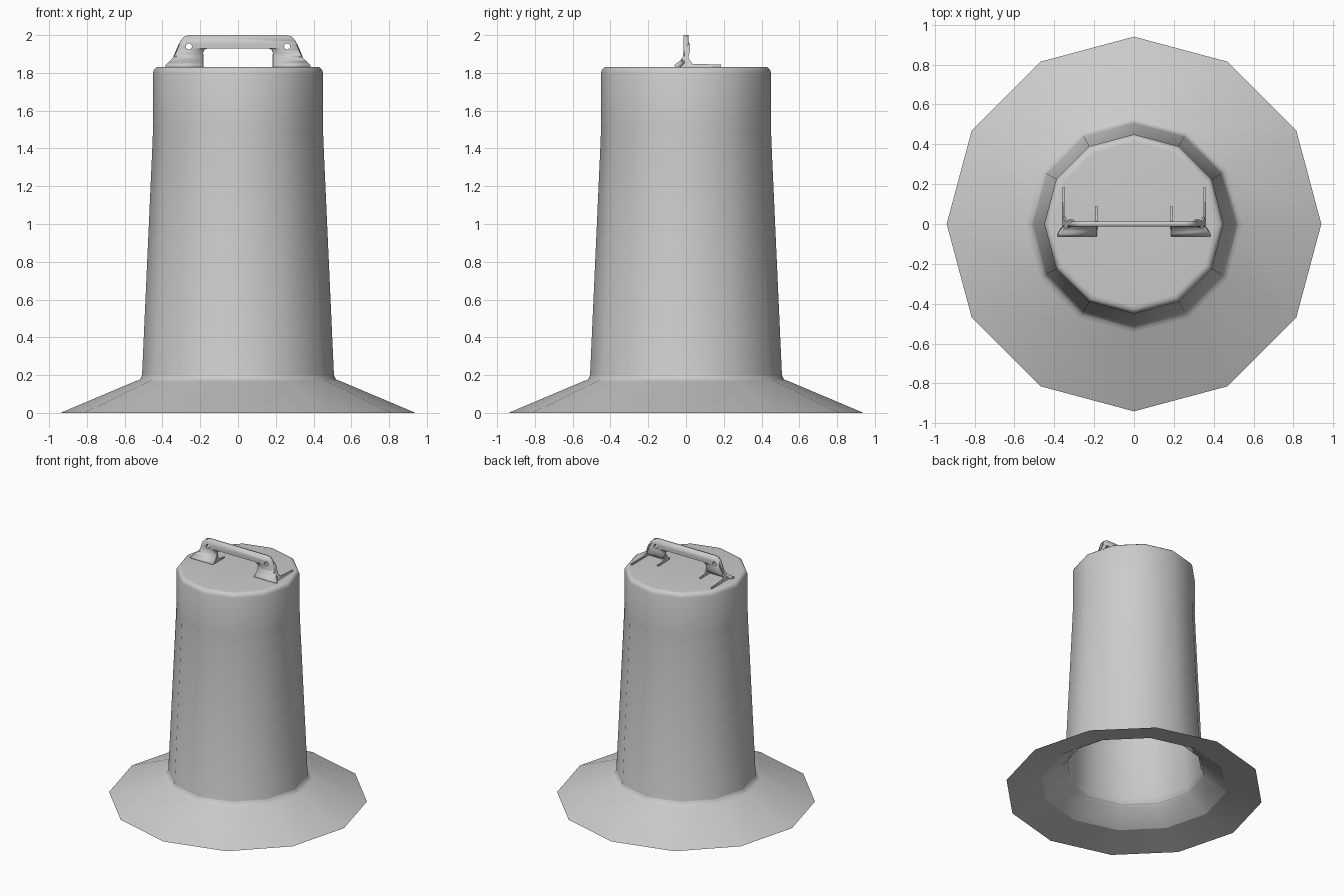
import bpy, bmesh, math

if "Cube" in bpy.data.objects:
    bpy.data.objects.remove(bpy.data.objects["Cube"], do_unlink=True)

# One plain grey for everything
grey = bpy.data.materials.new("plain_grey")
grey.use_nodes = True
grey.diffuse_color = (0.6, 0.6, 0.6, 1)
bsdf = next(n for n in grey.node_tree.nodes if n.type == 'BSDF_PRINCIPLED')
bsdf.inputs["Base Color"].default_value = grey.diffuse_color

SIDES = 12


def finish(name, bm, angle=None):
    mesh = bpy.data.meshes.new(name)
    bm.to_mesh(mesh)
    bm.free()
    mesh.materials.append(grey)
    ob = bpy.data.objects.new(name, mesh)
    bpy.context.collection.objects.link(ob)
    if angle:
        bpy.ops.object.select_all(action='DESELECT')
        ob.select_set(True)
        bpy.context.view_layer.objects.active = ob
        bpy.ops.object.shade_smooth_by_angle(angle=math.radians(angle))
    return ob


def lathe(name, profile, cap=None, angle=75):
    """Turn (radius, height) points around z; rising profiles face outward."""
    bm = bmesh.new()
    rings = []
    for r, z in profile:
        turn = [k * math.tau / SIDES for k in range(SIDES)]
        rings.append([bm.verts.new((r * math.cos(t), r * math.sin(t), z)) for t in turn])
    for a, b in zip(rings, rings[1:]):
        for k in range(SIDES):
            n = (k + 1) % SIDES
            bm.faces.new((a[k], a[n], b[n], b[k]))
    if cap == 'top':
        bm.faces.new(rings[-1])
    elif cap == 'ceiling':
        bm.faces.new(rings[0][::-1])
    return finish(name, bm, angle)


# Flared brim, tapering body and the hollow inside
lathe("brim", [(0.94, 0), (0.55, 0.165)])
lathe("brim_underside", [(0.68, 0.06), (0.94, 0)])
lathe("body", [(0.55, 0.165), (0.515, 0.178), (0.508, 0.2), (0.453, 1.42), (0.45, 1.5),
               (0.45, 1.8), (0.443, 1.82), (0.43, 1.83), (0.41, 1.832)], 'top')
lathe("body_inside", [(0.435, 1.79), (0.435, 1.45), (0.495, 0.22), (0.53, 0.16),
                      (0.68, 0.06)], 'ceiling')

# Handle plate: half outline mirrored, feet swept towards the front
half = [(0.26, 2.0), (0.285, 1.992), (0.305, 1.97), (0.33, 1.9), (0.35, 1.865),
        (0.385, 1.83), (0.185, 1.83), (0.185, 1.905), (0.178, 1.922), (0.16, 1.93)]
outline = half + [(-x, z) for x, z in reversed(half)]
bm = bmesh.new()
bm.faces.new([bm.verts.new((x, 0, z)) for x, z in outline])
for z in (1.84, 1.85, 1.865, 1.88, 1.9, 1.93):
    bmesh.ops.bisect_plane(bm, geom=bm.verts[:] + bm.edges[:] + bm.faces[:],
                           plane_co=(0, 0, z), plane_no=(0, 0, 1))
for v in bm.verts:
    v.co.y = -0.055 * max(0, (1.9 - v.co.z) / 0.07) ** 2
plate = finish("handle_plate", bm, 35)
solid = plate.modifiers.new("thickness", 'SOLIDIFY')
solid.thickness = 0.026
solid.offset = 0

# Bolt holes through the plate
for side in (-1, 1):
    bm = bmesh.new()
    bmesh.ops.create_cone(bm, cap_ends=True, segments=16, radius1=0.016, radius2=0.016, depth=0.2)
    for v in bm.verts:
        x, y, z = v.co
        v.co = (x + side * 0.26, -z, y + 1.94)
    cutter = finish("hole_cutter_" + ("left" if side > 0 else "right"), bm)
    cutter.hide_render = True
    cutter.hide_set(True)
    cut = plate.modifiers.new("hole", 'BOOLEAN')
    cut.object = cutter
    cut.solver = 'EXACT'


def rib(name, points, width):
    """Thin upright rib from (x, y, z) points, thickened along x."""
    bm = bmesh.new()
    face = bm.faces.new([bm.verts.new(p) for p in points])
    out = bmesh.ops.extrude_face_region(bm, geom=[face])["geom"]
    moved = [g for g in out if isinstance(g, bmesh.types.BMVert)]
    bmesh.ops.translate(bm, verts=moved, vec=(width, 0, 0))
    bmesh.ops.recalc_face_normals(bm, faces=bm.faces[:])
    finish(name, bm)


# Folded edges running back from each foot
outer = [(0.285, 0.005, 1.98), (0.305, 0.022, 1.95), (0.318, 0.022, 1.92), (0.335, 0.012, 1.88),
         (0.345, 0.035, 1.848), (0.35, 0.185, 1.844), (0.35, 0.185, 1.83), (0.35, -0.03, 1.83)]
inner = [(0.182, 0.005, 1.9), (0.182, 0.015, 1.86), (0.182, 0.04, 1.845),
         (0.182, 0.09, 1.842), (0.182, 0.09, 1.83), (0.182, -0.03, 1.83)]
for side, label in ((1, "left"), (-1, "right")):
    rib("outer_rib_" + label, [(side * x, y, z) for x, y, z in outer], side * 0.01)
    rib("inner_rib_" + label, [(side * x, y, z) for x, y, z in inner], side * 0.01)
